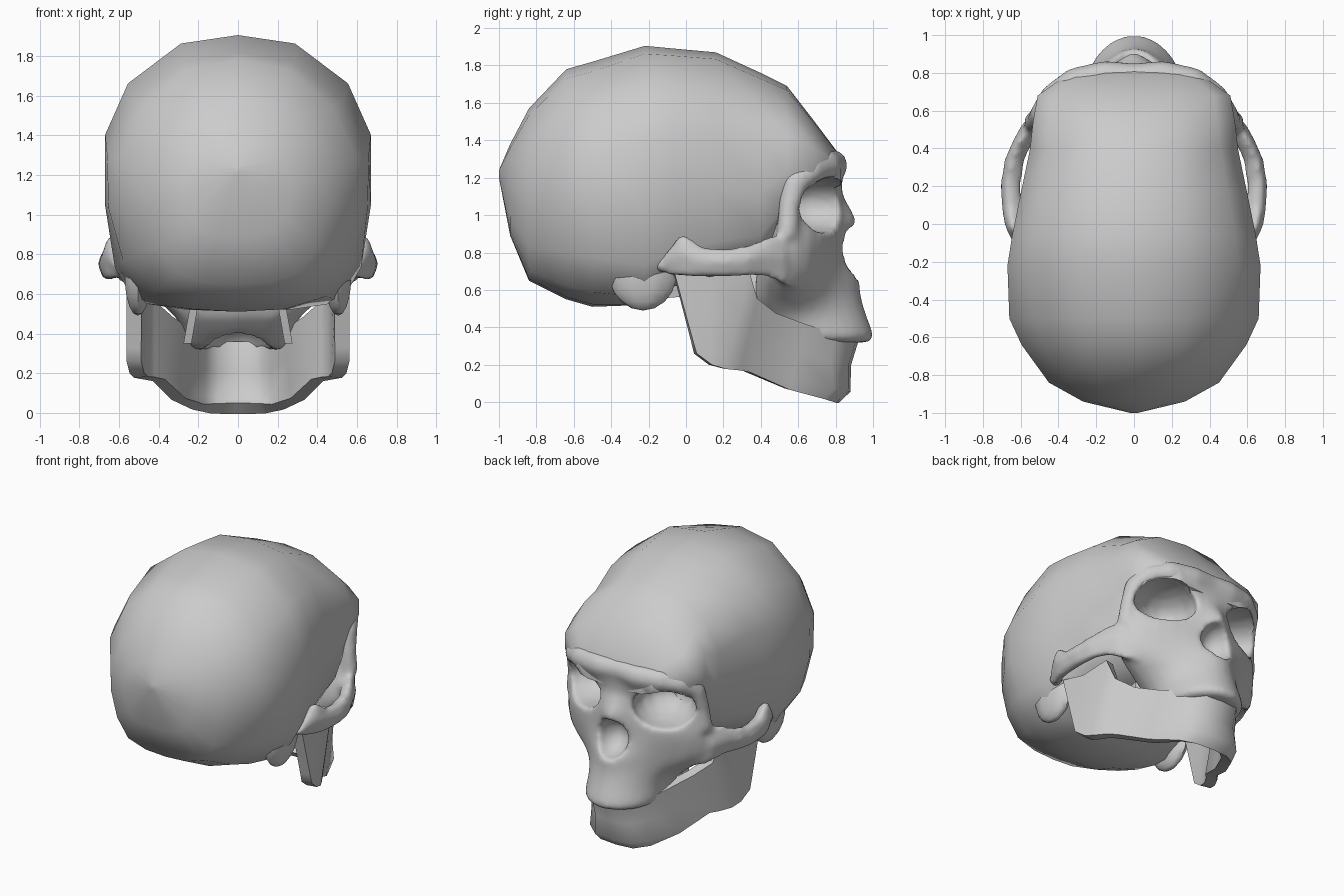
import bpy, bmesh, math
from mathutils import Vector

if "Cube" in bpy.data.objects:
    bpy.data.objects.remove(bpy.data.objects["Cube"])


def smooth(ob, angle=50):
    bpy.ops.object.select_all(action='DESELECT')
    ob.select_set(True)
    bpy.context.view_layer.objects.active = ob
    bpy.ops.object.shade_smooth_by_angle(angle=math.radians(angle))


def finish(name, bm, angle=50):
    bmesh.ops.recalc_face_normals(bm, faces=bm.faces)
    me = bpy.data.meshes.new(name)
    bm.to_mesh(me)
    bm.free()
    ob = bpy.data.objects.new(name, me)
    bpy.context.collection.objects.link(ob)
    smooth(ob, angle)
    return ob


def modify(ob, kind, **props):
    m = ob.modifiers.new(kind.title(), kind)
    for k, v in props.items():
        setattr(m, k, v)
    bpy.context.view_layer.objects.active = ob
    bpy.ops.object.modifier_apply(modifier=m.name)


def loft(name, rings, closed=True, caps=True, angle=50):
    bm = bmesh.new()
    vs = [[bm.verts.new(p) for p in r] for r in rings]
    n = len(vs[0])
    for a, b in zip(vs, vs[1:]):
        for i in range(n if closed else n - 1):
            j = (i + 1) % n
            bm.faces.new((a[i], a[j], b[j], b[i]))
    if caps:
        bm.faces.new(vs[0])
        bm.faces.new(vs[-1])
    return finish(name, bm, angle)


def ellipsoid(name, loc, rad, rot=0, seg=14):
    bm = bmesh.new()
    bmesh.ops.create_uvsphere(bm, u_segments=seg, v_segments=9, radius=1)
    for v in bm.verts:
        v.co = Vector((v.co.x * rad[0], v.co.y * rad[1], v.co.z * rad[2]))
    ob = finish(name, bm)
    ob.location = loc
    ob.rotation_euler.z = rot
    return ob


def mirrored(half):
    return half + [(-p[0],) + tuple(p[1:]) for p in reversed(half) if p[0] > 1e-6]


# Cranium: coronal sections (y, top z, bottom z, half width), rounder at the back
boxy = [(0, 1), (.43, .94), (.83, .65), (1, .28), (1, -.25), (.93, -.7), (.78, -.95), (.4, -1), (0, -1)]
oval = [(0, 1), (.43, .92), (.80, .62), (1, .2), (.99, -.2), (.88, -.6), (.68, -.88), (.36, -.98), (0, -1)]
stations = [(-1, 1.24, 1.2, .02), (-.94, 1.38, .89, .27), (-.84, 1.57, .65, .45), (-.64, 1.78, .55, .595),
            (-.5, 1.82, .51, .66), (-.22, 1.905, .52, .67), (-.06, 1.89, .62, .645), (.16, 1.87, .68, .60),
            (.4, 1.76, .74, .55), (.54, 1.69, .95, .535), (.68, 1.51, 1.1, .51), (.83, 1.31, 1.16, .3)]
rings = []
for y, zt, zb, w in stations:
    c, h = (zt + zb) / 2, (zt - zb) / 2
    t = min(1, max(0, (-y - .2) / .3))
    half = [(w * (a[0] + (b[0] - a[0]) * t), y, c + h * (a[1] + (b[1] - a[1]) * t)) for a, b in zip(boxy, oval)]
    rings.append(half + [(-x, yy, z) for x, yy, z in reversed(half[1:-1])])
cranium = loft("cranium", rings)

# Face: horizontal sections, (x, y) from the midline outwards
face_rows = [
    (1.33, [(0, .80), (.15, .80), (.31, .76), (.43, .67), (.49, .57), (.44, .4)]),
    (1.23, [(0, .86), (.15, .87), (.34, .83), (.49, .70), (.55, .59), (.45, .42)]),
    (1.12, [(0, .80), (.10, .80), (.30, .78), (.48, .65), (.55, .56), (.42, .45)]),
    (.98, [(0, 1.0), (.08, .84), (.25, .79), (.46, .67), (.56, .54), (.42, .45)]),
    (.88, [(0, .90), (.12, .83), (.30, .79), (.50, .68), (.60, .52), (.45, .42)]),
    (.77, [(0, .86), (.14, .85), (.30, .77), (.50, .66), (.62, .50), (.45, .38)]),
    (.68, [(0, .98), (.14, .87), (.28, .76), (.48, .66), (.61, .50), (.40, .36)]),
    (.60, [(0, .94), (.13, .89), (.24, .78), (.39, .67), (.52, .54), (.34, .34)]),
    (.48, [(0, .97), (.13, .93), (.23, .80), (.28, .64), (.29, .50), (.25, .34)]),
    (.35, [(0, 1.02), (.12, .99), (.23, .88), (.27, .73), (.27, .60), (.2, .54)]),
    (.31, [(0, 1.02), (.12, .99), (.23, .88), (.27, .73), (.27, .60), (.2, .56)])]
face = loft("face_bones", [mirrored([(x, y, z) for x, y in row]) for z, row in face_rows])
modify(face, 'SUBSURF', levels=1)

# Cheek arches and brow ridges, fused with the face
arch = [(.59, -.17, .71, .01), (.66, -.02, .79, .13), (.68, .08, .75, .09), (.685, .22, .745, .085),
        (.665, .34, .76, .09), (.62, .44, .78, .12), (.57, .53, .76, .15), (.48, .60, .74, .14)]
brow = [(0, .765, 1.27, .09), (.15, .78, 1.265, .09), (.31, .745, 1.265, .09), (.42, .66, 1.24, .09),
        (.475, .58, 1.17, .08), (.51, .55, 1.03, .06), (.53, .54, .88, .06)]
parts = []
for s in (1, -1):
    rings = [[(s * (x - .06), y, z - h * .8), (s * (x - .01), y, z - h), (s * (x + .025), y, z + h * .1),
              (s * (x - .01), y, z + h), (s * (x - .09), y, z + h * .5)] for x, y, z, h in arch]
    parts.append(loft("cheek_arch", rings))
    rings = []
    for i, (x, y, z, r) in enumerate(brow):
        a, b = brow[max(i - 1, 0)], brow[min(i + 1, len(brow) - 1)]
        q = Vector([b[k] - a[k] for k in range(3)]).to_track_quat('Z', 'Y')
        ring = [Vector((x, y, z)) + q @ Vector((r * math.cos(t * math.pi / 4), r * math.sin(t * math.pi / 4), 0))
                for t in range(8)]
        rings.append([(s * p.x, p.y, p.z) for p in ring])
    parts.append(loft("brow_ridge", rings))
bpy.ops.object.select_all(action='DESELECT')
for ob in parts + [face]:
    ob.select_set(True)
bpy.context.view_layer.objects.active = face
bpy.ops.object.join()
modify(face, 'REMESH', mode='VOXEL', voxel_size=.022)

# Eye sockets, nose opening and palate are carved out
cutters = [ellipsoid("palate_cutter", (0, .66, .30), (.17, .23, .16)),
           ellipsoid("nose_cutter", (0, .90, .80), (.125, .18, .14))]
for s in (-1, 1):
    cutters.append(ellipsoid("socket_cutter", (s * .325, .72, 1.055), (.22, .28, .15), -s * .5))
for c in cutters:
    bpy.context.view_layer.update()
    for ob in ([face, cranium] if c.name.startswith("socket") else [face]):
        modify(ob, 'BOOLEAN', operation='DIFFERENCE', object=c, solver='EXACT')
    bpy.data.objects.remove(c)
smooth(cranium, 50)
modify(face, 'REMESH', mode='VOXEL', voxel_size=.018)
modify(face, 'SMOOTH', factor=.5, iterations=7)
smooth(face, 60)

# Lower jaw: bottom and top edge points, from the chin back to the hinge
jaw = [((0, .79, .022), (0, .89, .35)),
       ((.12, .78, .022), (.11, .88, .35)),
       ((.20, .72, .03), (.19, .78, .37)),
       ((.30, .54, .07), (.27, .62, .42)),
       ((.40, .32, .165), (.36, .46, .48)),
       ((.45, .27, .175), (.45, .36, .56)),
       ((.49, .20, .18), (.49, .33, .70)),
       ((.51, .13, .20), (.51, .12, .67)),
       ((.525, .05, .26), (.525, -.07, .71))]
half = []
for b, t in jaw:
    b, t = Vector(b), Vector(t)
    col = []
    for k, bulge in ((0, 0), (.15, .04), (.55, .0), (1, 0)):
        p = b.lerp(t, k)
        if b.y > .7:
            p.y += bulge
        col.append(tuple(p))
    half.append(col)
left = [[(-x, y, z) for x, y, z in col] for col in reversed(half[1:])]
mandible = loft("lower_jaw", left + half, closed=False, caps=False)
modify(mandible, 'SOLIDIFY', thickness=.075, offset=0)
smooth(mandible, 55)

for s, side in ((1, "right"), (-1, "left")):
    # Bony knob behind the jaw hinge, sunk into the cranium
    ellipsoid("mastoid_" + side, (s * .505, -.23, .69), (.07, .18, .2), seg=10)
    # Thin plate behind the upper jaw
    loft("palate_wing_" + side, [[(s * x, y, z), (s * (x + .04), y, z), (s * (x + .04), y + d, z),
                                  (s * x, y + d, z)]
                                 for x, y, z, d in ((.16, .26, .8, .2), (.2, .3, .55, .14), (.235, .36, .35, .04))])

# Skull base between the hinge joints
loft("skull_base", [mirrored([(w, y, zt), (w * .8, y, zb)])
                    for y, w, zt, zb in ((-.3, .16, .7, .54), (.05, .2, .8, .57), (.45, .22, .9, .55))])
